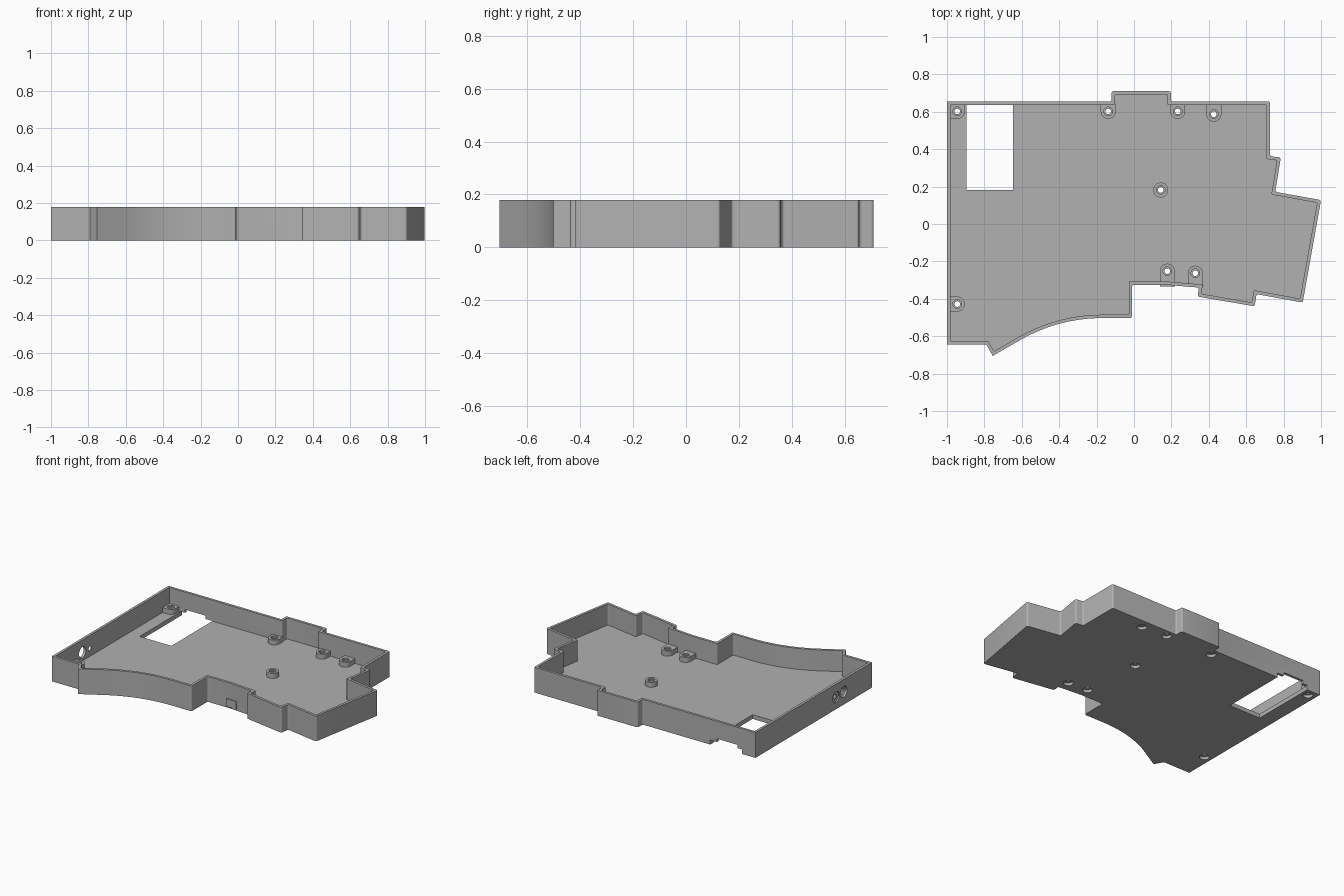
import bpy, bmesh
from math import sin, cos, radians
from mathutils import Vector, Matrix

if "Cube" in bpy.data.objects:
    bpy.data.objects.remove(bpy.data.objects["Cube"])

HEIGHT, FLOOR, WALL, BOSS_TOP = 0.178, 0.03, 0.018, 0.065

grey = bpy.data.materials.new("light_grey")
grey.use_nodes = True
grey.diffuse_color = (0.44, 0.44, 0.44, 1)
grey.node_tree.nodes["Principled BSDF"].inputs["Base Color"].default_value = grey.diffuse_color


def make_object(name, bm):
    bmesh.ops.recalc_face_normals(bm, faces=bm.faces)
    mesh = bpy.data.meshes.new(name)
    bm.to_mesh(mesh)
    bm.free()
    mesh.materials.append(grey)
    obj = bpy.data.objects.new(name, mesh)
    bpy.context.collection.objects.link(obj)
    return obj


def prism(name, points, z0, z1):
    bm = bmesh.new()
    base = bm.faces.new([bm.verts.new((p[0], p[1], z0)) for p in points])
    top = bmesh.ops.extrude_face_region(bm, geom=[base])["geom"]
    moved = [g for g in top if isinstance(g, bmesh.types.BMVert)]
    bmesh.ops.translate(bm, verts=moved, vec=(0, 0, z1 - z0))
    return make_object(name, bm)


def box(name, x0, x1, y0, y1, z0, z1):
    return prism(name, [(x0, y0), (x1, y0), (x1, y1), (x0, y1)], z0, z1)


def cylinder(name, centre, radius, depth, axis="Z", segments=32):
    bm = bmesh.new()
    turn = Matrix.Rotation(radians(90), 4, "Y") if axis == "X" else Matrix()
    bmesh.ops.create_cone(bm, cap_ends=True, segments=segments, radius1=radius,
                          radius2=radius, depth=depth,
                          matrix=Matrix.Translation(centre) @ turn)
    return make_object(name, bm)


def combine(target, tool, operation):
    tool.hide_render = True
    mod = target.modifiers.new(tool.name, "BOOLEAN")
    mod.operation, mod.solver, mod.object = operation, "EXACT", tool
    bpy.context.view_layer.objects.active = target
    bpy.ops.object.modifier_apply(modifier=mod.name)
    bpy.data.objects.remove(tool)


def inset(points, distance):
    """Mitred inward offset of a clockwise outline."""
    result = []
    for i, p in enumerate(points):
        a = (p - points[i - 1]).normalized()
        b = (points[(i + 1) % len(points)] - p).normalized()
        na, nb = Vector((a.y, -a.x)), Vector((b.y, -b.x))
        result.append(p + (na + nb) * distance / (1 + na.dot(nb)))
    return result


def rounded(points, radius, steps=4):
    """Soften the sharp corners on the stepped side of the outline."""
    result = []
    for i, p in enumerate(points):
        a = (points[i - 1] - p).normalized()
        b = (points[(i + 1) % len(points)] - p).normalized()
        if p.x < -0.5 or a.dot(b) < -0.8:
            result.append(p)
            continue
        for k in range(steps + 1):
            t = k / steps
            result.append(p + a * radius * (1 - t) ** 2 + b * radius * t ** 2)
    return result


# Case outline, clockwise, with the hollow curve on the front edge
outline = [(-1, .655), (-.12, .655), (-.12, .71), (.197, .71), (.197, .655),
           (.727, .655), (.727, .363), (.785, .355), (.755, .172), (1, .128),
           (.902, -.42), (.655, -.375), (.645, -.44), (.34, -.388),
           (.347, -.34), (.17, -.325), (-.01, -.325), (-.01, -.503)]
R = 0.877
outline += [(-.17 - R * sin(radians(a)), -.503 - R * (1 - cos(radians(a))))
            for a in range(0, 31, 2)]
outline += [(-.755, -.705), (-.79, -.643), (-1, -.643)]
outline = [Vector(p) for p in outline]

# Open tray
case = prism("case_tray", rounded(outline, 0.012), 0, HEIGHT)
combine(case, prism("cavity", rounded(inset(outline, WALL), 0.008), FLOOR, 0.4), "DIFFERENCE")

# Screw bosses: centre and the directions in which they run into a wall
bosses = [(-.945, .602, "LB"), (-.138, .602, "B"), (.234, .602, "B"),
          (.427, .587, "B"), (.143, .182, ""), (.178, -.252, "F"),
          (.328, -.263, "F"), (-.945, -.428, "L")]
r = 0.04
for x, y, sides in bosses:
    combine(case, cylinder("boss", (x, y, (0.01 + BOSS_TOP) / 2), r, BOSS_TOP - 0.01), "UNION")
    x0, x1, y0, y1 = x - r, x + r, y - r, y + r
    if sides == "LB":
        web = (-.99, x, y, .645), (-.99, x1, y, .645), (-.99, x, y0, .645)
    elif sides == "B":
        web = ((x0, x1, y, .645),)
    elif sides == "F":
        web = ((x0, x1, -.333, y),)
    elif sides == "L":
        web = ((-.99, x, y0, y1),)
    else:
        web = ()
    for w in web:
        combine(case, box("boss_web", *w, 0.01, BOSS_TOP), "UNION")

# Screw holes with a recess above and a counterbore below
for x, y, _ in bosses:
    combine(case, cylinder("screw_hole", (x, y, 0.03), 0.015, 0.2), "DIFFERENCE")
    combine(case, cylinder("top_recess", (x, y, BOSS_TOP), 0.023, 0.02), "DIFFERENCE")
    combine(case, cylinder("counterbore", (x, y, 0), 0.032, 0.04), "DIFFERENCE")

# Floor window that breaks through the foot of the back wall
combine(case, box("window", -.895, -.647, .182, .8, -.1, .032), "DIFFERENCE")
combine(case, box("wall_notch", -.86, -.70, .6, .8, -.1, .055), "DIFFERENCE")

# Round ports in the side wall, one of them stepped
combine(case, cylinder("large_port", (-1, -.33, .09), 0.038, 0.1, "X"), "DIFFERENCE")
combine(case, cylinder("small_port", (-1, -.245, .085), 0.016, 0.1, "X"), "DIFFERENCE")
combine(case, cylinder("port_recess", (-1, -.245, .085), 0.038, 0.02, "X"), "DIFFERENCE")

bpy.ops.object.select_all(action="DESELECT")
case.select_set(True)
bpy.context.view_layer.objects.active = case
bpy.ops.object.shade_smooth_by_angle(angle=radians(30))
